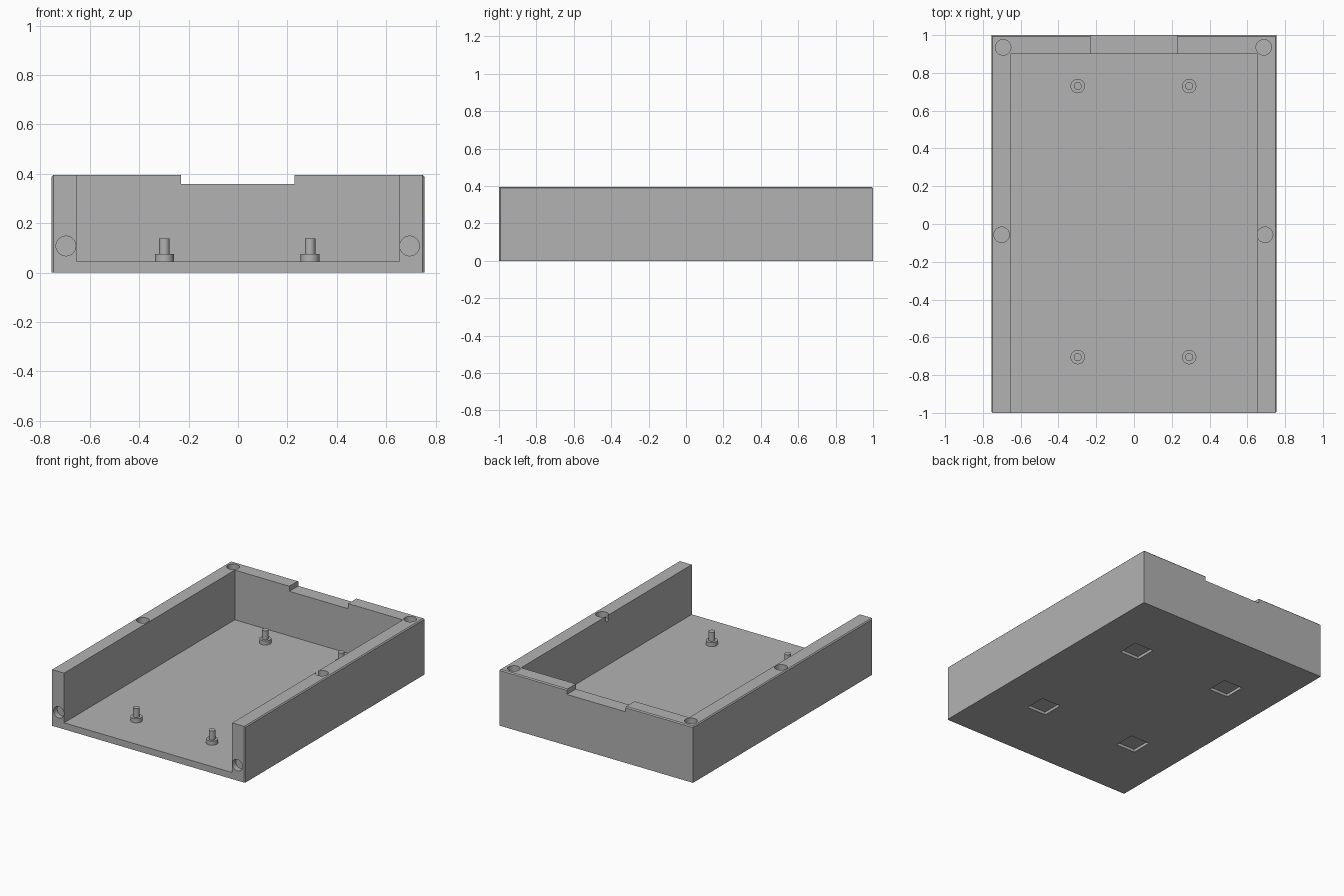
import bpy, bmesh, math
from mathutils import Matrix, Vector

if "Cube" in bpy.data.objects:
    bpy.data.objects.remove(bpy.data.objects["Cube"])

W, L, H = 0.755, 1.0, 0.396      # half width, half length, height
FLOOR = 0.046

grey = bpy.data.materials.new("plain_grey")
grey.diffuse_color = (0.448, 0.448, 0.448, 1)
grey.use_nodes = True
grey.node_tree.nodes["Principled BSDF"].inputs["Base Color"].default_value = grey.diffuse_color


def finish(name, bm):
    mesh = bpy.data.meshes.new(name)
    bm.to_mesh(mesh)
    bm.free()
    mesh.materials.append(grey)
    ob = bpy.data.objects.new(name, mesh)
    bpy.context.collection.objects.link(ob)
    return ob


def add_box(bm, lo, hi):
    lo, hi = Vector(lo), Vector(hi)
    size = hi - lo
    m = Matrix.Translation((lo + hi) / 2) @ Matrix.Diagonal((*size, 1))
    bmesh.ops.create_cube(bm, size=1, matrix=m)


def add_cyl(bm, centre, r, depth, rot=Matrix(), n=32):
    bmesh.ops.create_cone(bm, cap_ends=True, segments=n, radius1=r, radius2=r,
                          depth=depth, matrix=Matrix.Translation(centre) @ rot)


# Tray block, with small chamfers on the top outer edges and front corners
bm = bmesh.new()
add_box(bm, (-W, -L, 0), (W, L, H))
edges = []
for e in bm.edges:
    a, b = e.verts[0].co, e.verts[1].co
    mid = (a + b) / 2
    top_outer = mid.z > H - 0.01 and mid.y > -L + 0.01
    front_corner = mid.y < -L + 0.01 and abs(mid.x) > W - 0.01 and abs(a.z - b.z) > 0.1
    if top_outer or front_corner:
        edges.append(e)
bmesh.ops.bevel(bm, geom=edges, offset=0.007, segments=1, affect='EDGES')
tray = finish("tray", bm)

# Cutters: open cavity, notch in the back wall, round sockets, base pockets
cutters = []
bm = bmesh.new()
add_box(bm, (-0.655, -1.2, FLOOR), (0.655, 0.9, 0.6))
cutters.append(finish("cavity_cutter", bm))

bm = bmesh.new()
add_box(bm, (-0.23, 0.8, 0.36), (0.228, 1.2, 0.6))
cutters.append(finish("notch_cutter", bm))

bm = bmesh.new()
SOCKET = 0.04
for x, y in ((-0.693, 0.935), (0.687, 0.935), (-0.701, -0.057), (0.694, -0.057)):
    add_cyl(bm, (x, y, H), 0.041, 2 * SOCKET)
for x in (-0.697, 0.695):
    add_cyl(bm, (x, -L, 0.108), 0.04, 2 * SOCKET, Matrix.Rotation(math.pi / 2, 4, 'X'))
for x in (-0.38, 0.38):
    for y in (-0.465, 0.48):
        add_box(bm, (x - 0.075, y - 0.075, -0.1), (x + 0.075, y + 0.075, 0.02))
cutters.append(finish("socket_cutter", bm))

bpy.context.view_layer.objects.active = tray
for c in cutters:
    c.hide_render = True
    mod = tray.modifiers.new("cut", 'BOOLEAN')
    mod.operation, mod.solver, mod.object = 'DIFFERENCE', 'EXACT', c
    bpy.ops.object.modifier_apply(modifier=mod.name)
for c in cutters:
    bpy.data.objects.remove(c)

# Mounting posts: wide collar with a thin pin
parts = [tray]
for x in (-0.298, 0.292):
    for y in (-0.705, 0.73):
        bm = bmesh.new()
        add_cyl(bm, (x, y, (FLOOR + 0.075) / 2), 0.038, 0.075 - FLOOR)
        add_cyl(bm, (x, y, (0.075 + 0.138) / 2), 0.021, 0.138 - 0.075)
        parts.append(finish("mounting_post", bm))

for ob in parts:
    bpy.ops.object.select_all(action='DESELECT')
    ob.select_set(True)
    bpy.context.view_layer.objects.active = ob
    bpy.ops.object.shade_smooth_by_angle(angle=math.radians(30))
